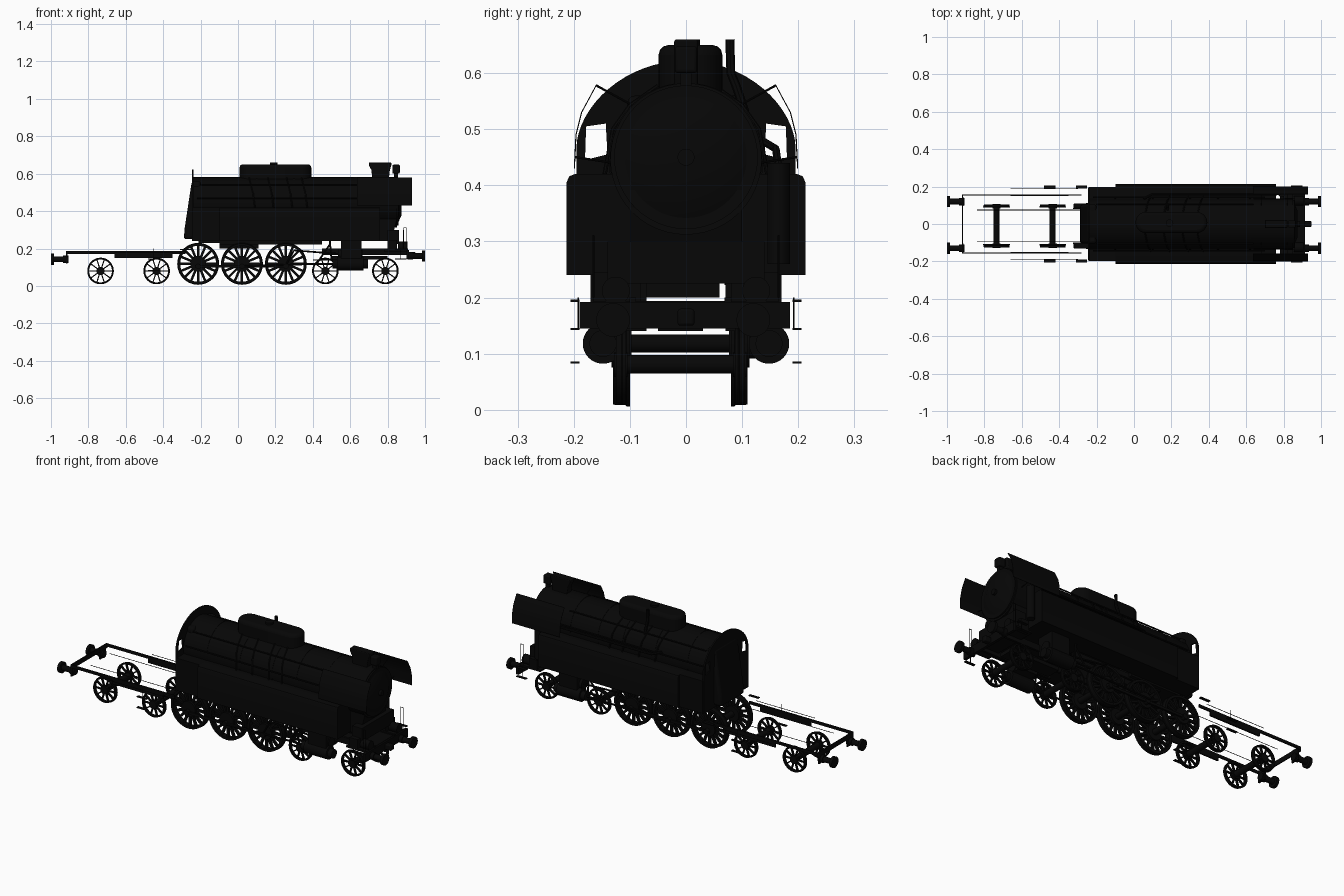
import bpy, bmesh, math
from mathutils import Matrix, Vector

cube = bpy.data.objects.get("Cube")
if cube:
    bpy.data.objects.remove(cube, do_unlink=True)

black = bpy.data.materials.new("soot_black")
black.use_nodes = True
black.diffuse_color = (0.002, 0.002, 0.002, 1)
black.node_tree.nodes["Principled BSDF"].inputs["Base Color"].default_value = (0.002, 0.002, 0.002, 1)
GEAR_Y = -0.01  # centre line of the running gear
TURN = {"x": Matrix.Rotation(math.pi / 2, 4, "Y"), "y": Matrix.Rotation(math.pi / 2, 4, "X"), "z": Matrix()}


def finish(name, bm, bevel=0):
    bmesh.ops.recalc_face_normals(bm, faces=bm.faces)
    mesh = bpy.data.meshes.new(name)
    bm.to_mesh(mesh)
    bm.free()
    mesh.materials.append(black)
    ob = bpy.data.objects.new(name, mesh)
    bpy.context.collection.objects.link(ob)
    if bevel:
        mod = ob.modifiers.new("soft_edges", "BEVEL")
        mod.width, mod.segments = bevel, 3
    bpy.ops.object.select_all(action="DESELECT")
    ob.select_set(True)
    bpy.context.view_layer.objects.active = ob
    bpy.ops.object.shade_smooth_by_angle(angle=math.radians(35))
    return ob


def add_box(bm, x, y, z, rot=Matrix()):
    mid = Vector([(a + b) / 2 for a, b in (x, y, z)])
    size = [b - a for a, b in (x, y, z)]
    bmesh.ops.create_cube(bm, size=1, matrix=rot @ Matrix.Translation(mid) @ Matrix.Diagonal((*size, 1)))


def box(name, x, y, z, bevel=0):
    bm = bmesh.new()
    add_box(bm, x, y, z)
    return finish(name, bm, bevel)


def add_cyl(bm, at, r, length, axis, r2=None, seg=32):
    bmesh.ops.create_cone(bm, cap_ends=True, segments=seg, radius1=r, radius2=r if r2 is None else r2,
                          depth=length, matrix=Matrix.Translation(at) @ TURN[axis])


def cyl(name, at, r, length, axis, r2=None, seg=32):
    bm = bmesh.new()
    add_cyl(bm, at, r, length, axis, r2, seg)
    return finish(name, bm)


def prism(name, pts, axis, lo, hi, bevel=0):
    """Extrude an (x, y), (y, z) or (x, z) profile along the remaining axis."""
    bm = bmesh.new()
    at = {"x": lambda u, v, t: (t, u, v), "y": lambda u, v, t: (u, t, v), "z": lambda u, v, t: (u, v, t)}[axis]
    face = bm.faces.new([bm.verts.new(at(u, v, lo)) for u, v in pts])
    new = bmesh.ops.extrude_face_region(bm, geom=[face])["geom"]
    bmesh.ops.translate(bm, vec=at(0, 0, hi - lo), verts=[v for v in new if isinstance(v, bmesh.types.BMVert)])
    return finish(name, bm, bevel)


def curve_part(name, lines, extrude=0, tube=0, closed=False):
    """Tubes along 3D paths, or a filled flat plate with holes."""
    cu = bpy.data.curves.new(name, "CURVE")
    cu.dimensions = "3D" if tube else "2D"
    cu.extrude, cu.bevel_depth, cu.bevel_resolution = extrude, tube, 2
    if not tube:
        cu.fill_mode = "BOTH"
    for pts in lines:
        sp = cu.splines.new("POLY")
        sp.points.add(len(pts) - 1)
        for p, co in zip(sp.points, pts):
            p.co = (*co, *([0] * (3 - len(co))), 1)
        sp.use_cyclic_u = closed
    tmp = bpy.data.objects.new(name + "_path", cu)
    bpy.context.collection.objects.link(tmp)
    bm = bmesh.new()
    bm.from_mesh(bpy.data.meshes.new_from_object(tmp.evaluated_get(bpy.context.evaluated_depsgraph_get())))
    bpy.data.objects.remove(tmp)
    return finish(name, bm)


def wheel(name, x, z, side, r, rim, hub, spokes, width, y0, y1):
    bm = bmesh.new()
    loop = [(r - rim, y0), (r, y0), (r, y0 + .006), (r - .002, y0 + .008), (r - .003, y1), (r - rim, y1)]
    verts = [bm.verts.new((a, b, 0)) for a, b in loop]
    edges = [bm.edges.new((verts[i], verts[i - 1])) for i in range(len(verts))]
    bmesh.ops.spin(bm, geom=verts + edges, cent=(0, 0, 0), axis=(0, 1, 0), angle=math.tau, steps=48,
                   use_merge=True)
    bmesh.ops.remove_doubles(bm, verts=bm.verts, dist=1e-5)
    mid = (y0 + y1) / 2
    add_cyl(bm, (0, mid, 0), hub, y1 - y0 + .006, "y", seg=20)
    for i in range(spokes):
        add_box(bm, (hub * .8, r - rim + .002), (mid - .006, mid + .006), (-width / 2, width / 2),
                Matrix.Rotation(math.tau * i / spokes, 4, "Y"))
    bmesh.ops.scale(bm, vec=(1, side, 1), verts=bm.verts)
    bmesh.ops.translate(bm, vec=(x, GEAR_Y, z), verts=bm.verts)
    return finish(name, bm)


# Boiler, firebox, smokebox and door
cyl("boiler", (.2, 0, .445), .136, .88, "x", seg=48)
cyl("smokebox", (.735, 0, .447), .135, .23, "x", seg=48)
cyl("smokebox_front_ring", (.852, 0, .45), .128, .012, "x", seg=48)
cyl("smokebox_door", (.865, 0, .45), .115, .02, "x", r2=.07, seg=48)
cyl("door_handle", (.878, 0, .45), .015, .02, "x")
for i, x in enumerate((-.1, .1, .3, .45, .62)):
    cyl(f"boiler_band_{i}", (x, 0, .445), .138, .01, "x", seg=48)
prism("firebox_backhead", [(-.29, .25), (-.285, .31), (-.247, .56), (-.2, .56), (-.2, .25)], "y", -.105, .105, .015)
box("firebox", (-.21, .1), (-.1, .1), (.23, .4))
prism("smokebox_saddle", [(.45, .24), (.82, .24), (.86, .4), (.45, .4)], "y", -.1, .1)

# Steam dome casing and chimney
R, L = .057, .135
half = [i * math.pi / 12 for i in range(13)]
outline = [(.2 + s * (L + R * math.sin(a)), .008 + s * R * math.cos(a)) for s in (1, -1) for a in half]
prism("dome_casing", outline, "z", .52, .65, .018)
flue = [(.72, .56), (.805, .56), (.812, .62), (.82, .645), (.82, .66), (.7, .66), (.7, .645), (.713, .62)]
prism("chimney", flue, "y", -.021, .021, .004)
box("top_lamp", (.825, .865), (-.02, .02), (.6, .648), .006)
box("top_lamp_stand", (.835, .855), (-.01, .01), (.56, .61))
cyl("dome_valve", (.19, .005, .652), .02, .016, "z")

# Side tanks with rounded shoulders
for s, side in ((1, "left"), (-1, "right")):
    tank = [(.1, .24), (.213, .24), (.213, .405), (.208, .416), (.198, .42), (.1, .42)]
    prism(f"{side}_tank", [(s * y, z) for y, z in tank], "x", -.1, .76)
    prism(f"{side}_tank_rear", [(s * min(y, .198), z) for y, z in tank[:3] + tank[4:]], "x", -.24, -.1)
    # Curved smoke deflector
    sheet = [(.2, .43), (.197, .49), (.187, .53), (.16, .58), (.158, .58), (.185, .53), (.195, .49), (.198, .43)]
    prism(f"{side}_smoke_deflector", [(s * y, z) for y, z in sheet], "x", .635, .93)
    curve_part(f"{side}_deflector_brackets",
               [[(x, s * .16, .578), (x, s * .1, .545)] for x in (.68, .82)]
               + [[(x, s * .197, .45), (x, s * .13, .44)] for x in (.68, .82)], tube=.002)
    # Handrails and boiler pipes
    curve_part(f"{side}_boiler_pipes",
               [[(-.2, s * .106, .542), (.64, s * .106, .542)], [(-.22, s * .143, .47), (.7, s * .143, .47)]]
               + [[(x, s * .05, .577), (x + .01, s * .1, .542), (x + .02, s * .13, .5), (x + .03, s * .145, .42)]
                  for x in (.06, .16, .26, .34)], tube=.004)
    curve_part(f"{side}_front_handrail", [[(.885, s * .165, .2), (.885, s * .165, .31), (.9, s * .165, .31),
                                           (.9, s * .165, .2)]], tube=.002)
curve_part("whistle_pipe", [[(.18, .105, .53), (.18, .09, .575), (.18, .08, .6), (.18, .078, .66)]], tube=.008)
# Air pump and its pipe on the left side
cyl("air_pump", (.79, .165, .35), .02, .18, "z")
curve_part("air_pump_pipe", [[(.79, .165, .43), (.76, .16, .465), (.1, .16, .465), (.05, .135, .48)]], tube=.007)

# Cab front wall with two windows
arc = [math.pi * i / 32 for i in range(33)]
outline = [(.195, .24)] + [(.195 * math.cos(a), .47 + .152 * abs(math.sin(a)) ** 1.15) for a in arc] + [(-.195, .24)]
window = [(.14, .455), (.18, .445), (.178, .505), (.143, .51)]
wall = curve_part("cab_front_wall", [outline, window, [(-y, z) for y, z in window]], extrude=.004, closed=True)
wall.matrix_world = Matrix(((0, 0, 1, -.243), (1, 0, 0, 0), (0, 1, 0, 0), (0, 0, 0, 1)))

# Wheels and axles
for x in (-.213, .021, .256):
    for s, side in ((1, "left"), (-1, "right")):
        wheel(f"{side}_driving_wheel", x, .118, s, .112, .016, .043, 16, .013, .09, .12)
    cyl("driving_axle", (x, GEAR_Y, .118), .016, .2, "y")
for x in (-.735, -.435, .467, .788):
    for s, side in ((1, "left"), (-1, "right")):
        wheel(f"{side}_small_wheel", x, .08, s, .071, .01, .022, 10, .006, .097, .115)
    cyl("small_axle", (x, GEAR_Y, .081), .0165, .2, "y")

# Cylinders, rods and steps
for s, side in ((1, "left"), (-1, "right")):
    y = s * .148
    cyl(f"{side}_cylinder", (.6, y, .118), .036, .14, "x")
    for e in (-1, 1):
        cyl(f"{side}_cylinder_cover", (.6 + e * .08, y, .118), .024, .03, "x")
    cyl(f"{side}_valve_chest", (.6, s * .125, .17), .03, .13, "x")
    box(f"{side}_cylinder_block", (.55, .66), sorted((s * .07, s * .17)), (.14, .245))
    ys = sorted((GEAR_Y + s * .128, GEAR_Y + s * .137))
    box(f"{side}_coupling_rod", (-.23, .27), ys, (.098, .112))
    for x in (-.213, .021, .256):
        cyl(f"{side}_crank_pin", (x, GEAR_Y + s * .13, .105), .014, .026, "y", seg=16)
    curve_part(f"{side}_motion", [[(.02, y, .105), (.42, y, .118), (.55, y, .118)],
                                  [(.42, y, .118), (.49, y, .22)], [(.49, y, .25), (.5, y, .14)],
                                  [(.26, y, .12), (.3, y, .19), (.55, y - s * .02, .17)]], tube=.005)
    box(f"{side}_slide_bar", (.4, .55), (y - .006, y + .006), (.135, .142))
    for x, z in ((-.45, .085), (-.45, .145), (-.28, .195), (.87, .145), (.87, .195)):
        box(f"{side}_step", (x - .03, x + .03), sorted((s * .19, s * .206)), (z - .003, z + .001))
    curve_part(f"{side}_step_hangers", [[(x, s * .192, .2), (x, s * .192, .145)] for x in (-.45, .87)], tube=.0015)
    # Frame plates, rear rails, buffers and lamps
    y = GEAR_Y + s * .085
    box(f"{side}_main_frame", (-.1, .45), (y - .006, y + .006), (.222, .25))
    box(f"{side}_front_frame", (.45, .91), (y - .006, y + .006), (.165, .2))
    box(f"{side}_rear_outer_rail", (-.92, -.28), (s * .155 - .003, s * .155 + .003), (.17, .186))
    box(f"{side}_rear_valance", (-.66, -.35), (s * .155 - .004, s * .155 + .004), (.148, .183))
    curve_part(f"{side}_rear_conduits", [[(-.66, s * .188, .18), (-.3, s * .188, .18)],
                                         [(-.84, y, .18), (-.28, y, .18)]], tube=.0015)
    y = GEAR_Y / 2 + s * .125
    for e, z in ((1, .16), (-1, .142)):
        cyl(f"{side}_buffer_shank", (e * .945, y, z), .015, .08, "x")
        cyl(f"{side}_buffer_base", (e * .92, y, z), .02, .03, "x")
        cyl(f"{side}_buffer_head", (e * .992, y, z), .03, .016, "x")
    box(f"{side}_rear_buffer_plate", (-.92, -.912), (y - .025, y + .025), (.12, .186))
    cyl(f"{side}_front_lamp", (.88, s * .125, .212), .025, .05, "x")
    box(f"{side}_front_locker", (.8, .85), sorted((s * .08, s * .165)), (.19, .245))

# Front and rear beams and platform
box("front_buffer_beam", (.9, .915), (-.19, .185), (.145, .192))
box("front_platform", (.78, .905), (-.165, .165), (.185, .194))
box("front_apron", (.8, .86), (-.14, .14), (.225, .3))
box("front_coupling", (.91, .95), (-.015, .015), (.15, .18), .005)
box("rear_buffer_beam", (-.92, -.914), (-.158, .158), (.16, .186))
box("bogie_stretcher", (.5, .8), (-.05, .03), (.14, .16))
box("ash_pan", (-.1, .11), (-.075, .06), (.2, .25))
